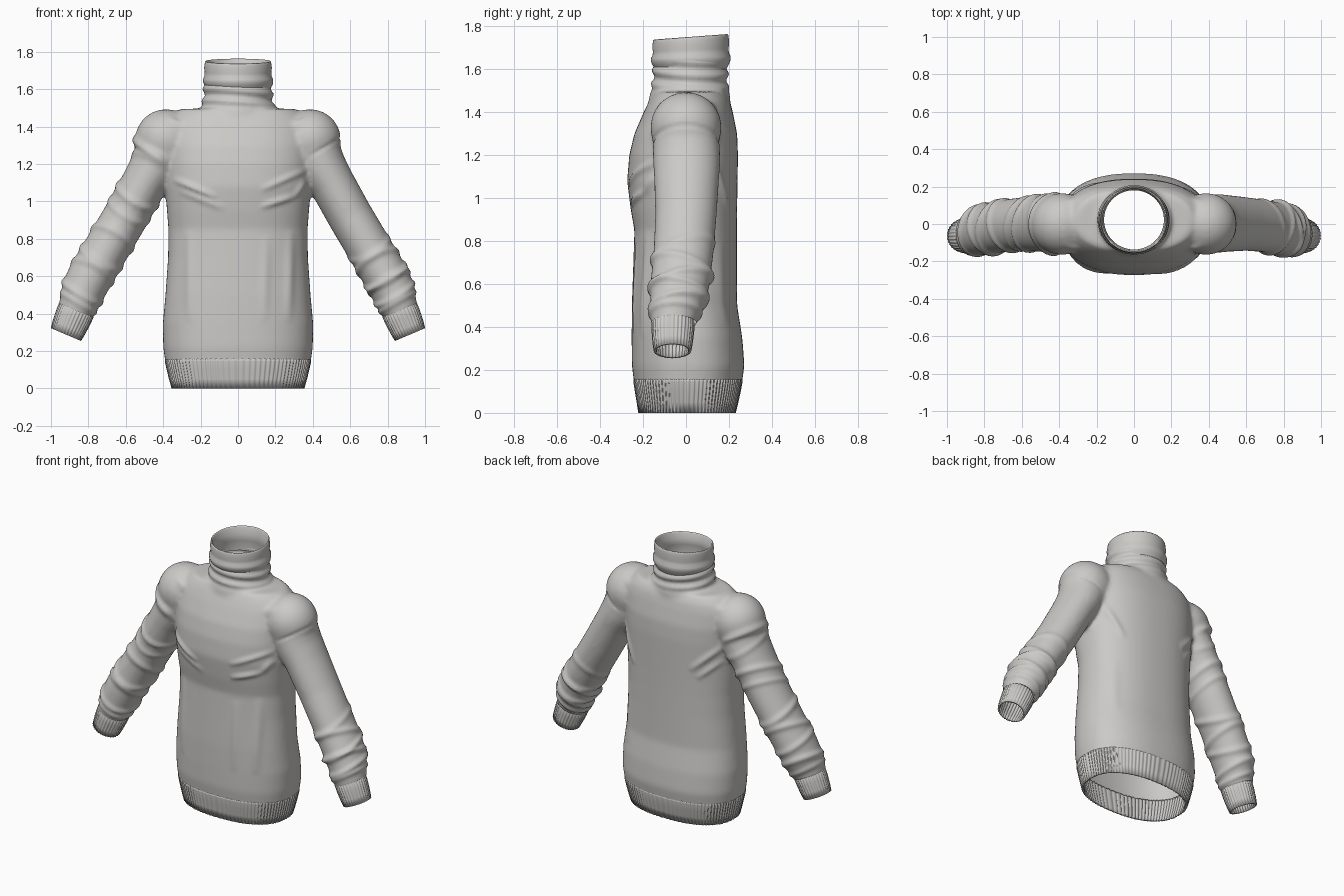
import bpy, bmesh
from math import sin, cos, pi, exp, copysign
from mathutils import Vector

cube = bpy.data.objects.get("Cube")
if cube:
    bpy.data.objects.remove(cube, do_unlink=True)

wool = bpy.data.materials.new("grey_wool")
wool.use_nodes = True
GREY = (0.60, 0.59, 0.57, 1)
wool.diffuse_color = GREY
wool.node_tree.nodes["Principled BSDF"].inputs["Base Color"].default_value = GREY


def loft(bm, rings, segs=64, power=2.0, ribs=0, depth=0.0, caps=False):
    """Skin a tube over rings of (centre, u vector, v vector)."""
    loops = []
    for c, u, v in rings:
        loop = []
        for i in range(segs):
            a = 2 * pi * i / segs
            ca, sa = cos(a), sin(a)
            k = 1 + depth * cos(ribs * a)
            pu = copysign(abs(ca) ** (2 / power), ca) * k
            pv = copysign(abs(sa) ** (2 / power), sa) * k
            loop.append(bm.verts.new(Vector(c) + Vector(u) * pu + Vector(v) * pv))
        loops.append(loop)
    for a, b in zip(loops, loops[1:]):
        for i in range(segs):
            j = (i + 1) % segs
            bm.faces.new((a[i], a[j], b[j], b[i]))
    if caps:
        bm.faces.new(loops[0][::-1])
        bm.faces.new(loops[-1])


def flat_ring(z, half_width, front, back, tilt=0.0):
    half = (back - front) / 2
    return ((0, (front + back) / 2, z), (half_width, 0, 0), (0, half, tilt))


def make_object(name, bm):
    bmesh.ops.recalc_face_normals(bm, faces=bm.faces)
    mesh = bpy.data.meshes.new(name)
    bm.to_mesh(mesh)
    bm.free()
    mesh.materials.append(wool)
    obj = bpy.data.objects.new(name, mesh)
    bpy.context.collection.objects.link(obj)
    for p in mesh.polygons:
        p.use_smooth = True
    return obj


# Sleeve frame: along the arm, and across it
ARM = Vector((0.504, 0, -0.864))
ACROSS = Vector((0.864, 0, 0.504))


def sleeve_ring(side, x, y, z, r, ry):
    return ((side * x, y, z), (side * ACROSS.x * r, 0, ACROSS.z * r), (0, side * ry, 0))


# Knitted body: torso, neck, shoulders and sleeves fused into one skin
TORSO = [(0.06, .38, -.235, .25), (.15, .39, -.243, .262), (.22, .40, -.252, .272),
         (.35, .402, -.253, .262), (.5, .388, -.252, .238), (.7, .374, -.245, .237),
         (.85, .372, -.24, .237), (.95, .38, -.258, .238), (1.08, .39, -.274, .24),
         (1.2, .395, -.264, .242), (1.3, .395, -.24, .238), (1.4, .385, -.197, .218),
         (1.45, .36, -.172, .205), (1.495, .31, -.145, .18)]
NECK = [(1.3, .21, -.17, .2), (1.47, .21, -.172, .206), (1.51, .195, -.16, .198),
        (1.55, .185, -.154, .194), (1.7, .18, -.15, .19)]
SLEEVE = [(.30, .0, 1.42, .12, .14), (.40, .0, 1.275, .15, .155), (.45, .003, 1.18, .132, .157),
          (.50, .003, 1.10, .122, .152), (.60, .0, .92, .121, .143), (.707, -.012, .74, .121, .140),
          (.79, -.028, .60, .122, .138), (.835, -.038, .51, .117, .130),
          (.86, -.055, .44, .104, .112), (.885, -.06, .385, .09, .095)]
bm = bmesh.new()
loft(bm, [flat_ring(*r) for r in TORSO], power=2.35, caps=True)
loft(bm, [flat_ring(*r) for r in NECK], caps=True)
for side in (-1, 1):
    loft(bm, [sleeve_ring(side, *r) for r in SLEEVE], caps=True)
    ball = bmesh.ops.create_uvsphere(bm, u_segments=32, v_segments=20, radius=0.166)
    bmesh.ops.translate(bm, verts=ball["verts"], vec=(side * 0.385, 0, 1.327))
source = make_object("body_source", bm)
remesh = source.modifiers.new("fuse", "REMESH")
remesh.mode = "VOXEL"
remesh.voxel_size = 0.012
relax = source.modifiers.new("relax", "SMOOTH")
relax.factor = 0.5
relax.iterations = 14
fused = bpy.data.meshes.new_from_object(source.evaluated_get(bpy.context.evaluated_depsgraph_get()))
bpy.data.objects.remove(source, do_unlink=True)
bm = bmesh.new()
bm.from_mesh(fused)


# Open the hem, neck and wrists
def cut(point, normal, keep):
    faces = [f for f in bm.faces if keep(f.calc_center_median())]
    geom = set(faces)
    for f in faces:
        geom.update(f.verts)
        geom.update(f.edges)
    bmesh.ops.bisect_plane(bm, geom=list(geom), plane_co=point, plane_no=normal, clear_outer=True)


cut((0, 0, 0.155), (0, 0, -1), lambda c: abs(c.x) < 0.5 and c.z < 0.4)
cut((0, 0, 1.64), (0, 0, 1), lambda c: c.z > 1.55)
for side in (-1, 1):
    cut((side * 0.868, 0, 0.418), (side * 0.39, 0, -0.92), lambda c: c.x * side > 0.6)

# Sleeve creases: side, position along arm, slant, height, width
RINGS = [(1, -.88, 0, -.006, .008), (1, -.30, .3, .006, .02), (1, -.20, -.3, .010, .02),
         (1, -.13, .25, .011, .016), (1, -.075, -.2, .011, .016), (1, -.02, .15, .012, .016),
         (1, .03, 0, .010, .014),
         (-1, -.87, .1, .017, .022), (-1, -.80, -.2, .006, .02), (-1, -.62, .3, .010, .02),
         (-1, -.53, .3, .007, .018), (-1, -.35, -.3, .010, .022), (-1, -.24, .25, .010, .02),
         (-1, -.14, -.25, .009, .02), (-1, -.03, .15, .011, .018), (-1, .035, 0, .008, .014)]
# Torso folds: face (-1 front, 1 back), x and z of both ends, height, width
FOLDS = [(-1, -.35, 1.12, -.11, 1.02, .014, .016), (-1, -.32, 1.06, -.07, .96, .008, .018),
         (-1, .37, 1.17, .12, 1.06, .012, .016), (-1, .36, 1.11, .30, 1.02, .010, .016),
         (-1, .31, 1.03, .12, .97, .014, .016), (-1, .28, .85, .27, .35, .010, .025),
         (-1, .15, .82, .14, .35, .007, .025), (-1, -.26, .85, -.26, .35, .009, .025),
         (1, .36, 1.18, .24, .94, .011, .018), (1, -.37, 1.2, -.18, 1.02, .012, .018),
         (1, -.36, 1.1, -.22, .97, .009, .016), (1, .3, .8, .3, .4, .006, .03)]


def fold_height(p, x0, z0, x1, z1, height, width):
    dx, dz = x1 - x0, z1 - z0
    t = ((p.x - x0) * dx + (p.z - z0) * dz) / (dx * dx + dz * dz)
    if not 0 < t < 1:
        return 0
    away = Vector((p.x - x0 - t * dx, p.z - z0 - t * dz)).length
    return height * sin(pi * t) ** 0.7 * exp(-(away / width) ** 2)


bm.normal_update()
moves = []
for v in bm.verts:
    p, lift = v.co, 0.0
    side = 1 if p.x > 0 else -1
    q = Vector((abs(p.x), 0, p.z))
    if q.dot(ACROSS) > 0.82 and q.x > 0.36:
        fade = min(1, (q.x - 0.36) / 0.06)
        for s, at, slant, height, width in RINGS:
            if s == side:
                lift += fade * height * exp(-((q.dot(ARM) - at + slant * p.y) / width) ** 2)
    for face, *fold in FOLDS:
        if v.normal.y * face > 0.1 and abs(p.x) < 0.42:
            lift += fold_height(p, *fold)
    if p.z > 1.49 and abs(p.x) < 0.24:
        lift += 0.007 * sin(p.z * 100 + p.x * 8 + p.y * 5) * min(1, (p.z - 1.49) / 0.04)
    moves.append((v, v.normal * lift))
for v, d in moves:
    v.co += d
make_object("knitted_body", bm)

# Rolled collar: outside fold, over the rim, down the inside
COLLAR = [(1.60, .168), (1.622, .180), (1.638, .187), (1.655, .187), (1.67, .179), (1.69, .178),
          (1.715, .181), (1.735, .178), (1.746, .177), (1.75, .173), (1.744, .168),
          (1.70, .166), (1.68, .160), (1.66, .167), (1.60, .167)]
bm = bmesh.new()
loft(bm, [flat_ring(z, r, 0.022 - r * 0.99, 0.022 + r * 0.99, 0.012 * max(0, (z - 1.6) / 0.14))
          for z, r in COLLAR], segs=96)
make_object("collar", bm)

# Ribbed hem band
HEM = [(0, .352, -.22, .23), (.05, .366, -.228, .242), (.1, .378, -.236, .253),
       (.145, .388, -.243, .261), (.158, .388, -.243, .261), (.162, .38, -.236, .254)]
bm = bmesh.new()
loft(bm, [flat_ring(*r) for r in HEM], segs=540, power=2.35, ribs=90, depth=0.009)
hem = make_object("hem_band", bm)

# Ribbed cuffs
cuffs = []
for side, name in ((-1, "right_cuff"), (1, "left_cuff")):
    bm = bmesh.new()
    rings = []
    for t, r in ((-.12, .09), (0, .098), (.3, .097), (.7, .092), (1, .086)):
        centre = (side * (.865 + .055 * t), -.06 - .003 * t, .418 - .13 * t)
        rings.append((centre, (side * .92 * r, 0, .39 * r), (0, side * r, 0)))
    loft(bm, rings, segs=192, ribs=32, depth=0.022)
    cuffs.append(make_object(name, bm))

# Knit thickness on the open bands
for obj in [hem] + cuffs:
    thick = obj.modifiers.new("knit_thickness", "SOLIDIFY")
    thick.thickness = 0.01
    thick.offset = -1
